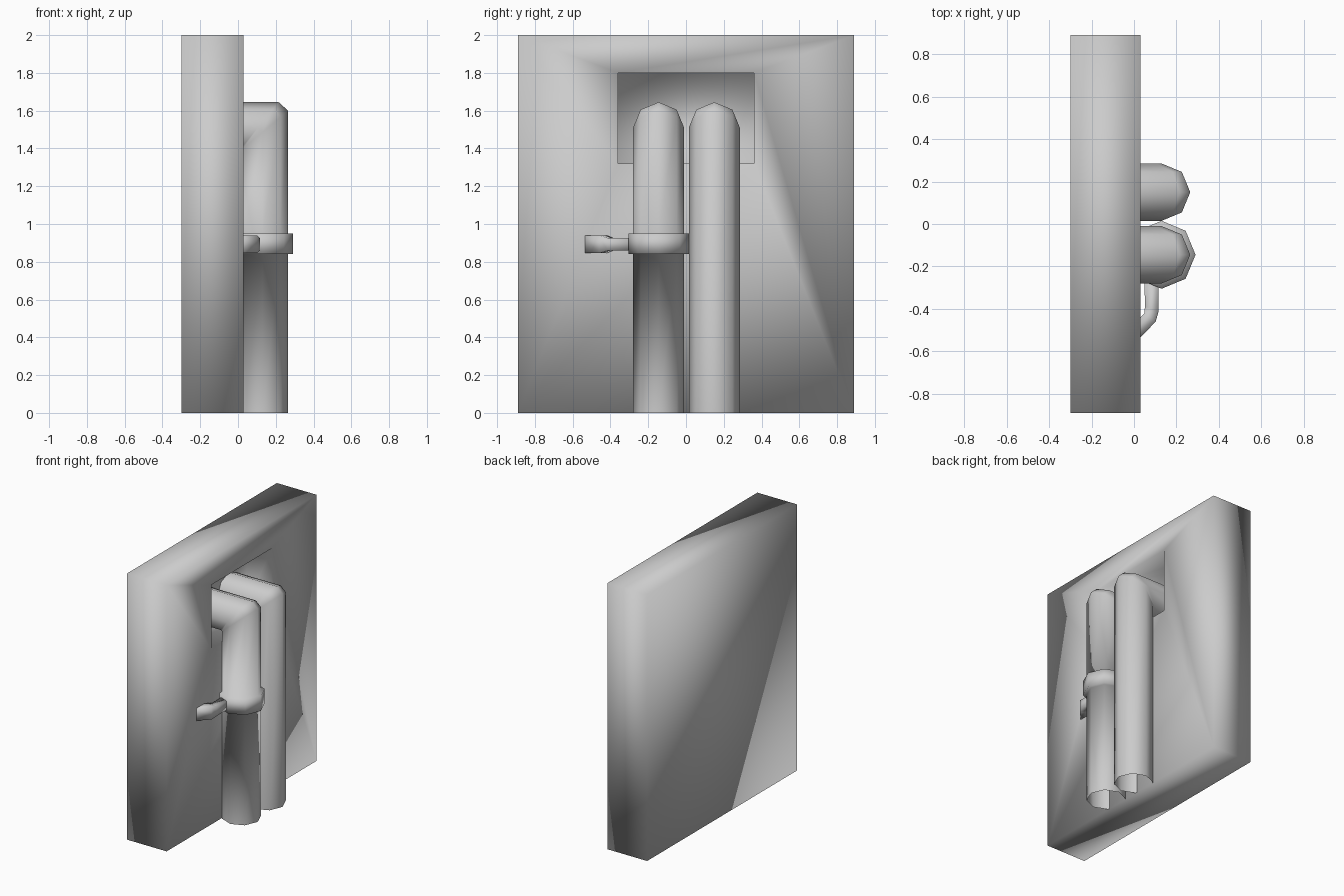
import bpy, bmesh, math
from mathutils import Vector

if "Cube" in bpy.data.objects:
    bpy.data.objects.remove(bpy.data.objects["Cube"])

SIDES = 8
CX, R = 0.13, 0.135          # pipe axis distance and pipe radius
BACK = -0.18                 # depth of the recess


def finish(bm, name):
    bmesh.ops.recalc_face_normals(bm, faces=bm.faces)
    for f in bm.faces:
        f.smooth = True
    me = bpy.data.meshes.new(name)
    bm.to_mesh(me)
    bm.free()
    ob = bpy.data.objects.new(name, me)
    bpy.context.collection.objects.link(ob)
    return ob


def loft(name, rings, caps=False):
    bm = bmesh.new()
    loops = [[bm.verts.new(p) for p in r] for r in rings]
    n = len(rings[0])
    for a, b in zip(loops, loops[1:]):
        for i in range(n):
            j = (i + 1) % n
            bm.faces.new((a[i], a[j], b[j], b[i]))
    if caps:
        bm.faces.new(loops[0])
        bm.faces.new(loops[-1])
    return finish(bm, name)


# Wall slab with a rectangular recess in its +x face
bm = bmesh.new()
bmesh.ops.create_cube(bm, size=1)
for v in bm.verts:
    v.co = Vector((-0.135 + v.co.x * 0.33, v.co.y * 1.78, 1 + v.co.z * 2))
face = max(bm.faces, key=lambda f: f.calc_center_median().x)
bmesh.ops.inset_region(bm, faces=[face], thickness=0.2)
for v in face.verts:
    v.co = Vector((0.03, math.copysign(0.36, v.co.y), 1.80 if v.co.z > 1 else 1.32))
bottom = bmesh.ops.extrude_discrete_faces(bm, faces=[face])["faces"][0]
for v in bottom.verts:
    v.co.x = BACK
finish(bm, "wall_slab")


# Vertical pipes that elbow back into the recess
def circle(r):
    return [(r * math.cos(2 * math.pi * i / SIDES), r * math.sin(2 * math.pi * i / SIDES))
            for i in range(SIDES)]


def pipe(name, cy, collar=False):
    levels = [(0, R)]
    if collar:
        levels += [(0.84, R), (0.84, 0.16), (0.95, 0.16), (0.95, R)]
    rings = [[(CX + a, cy + b, z) for a, b in circle(r)] for z, r in levels]
    # elbow rings fan out from the inner corner
    px, pz = CX - R, 1.375
    rings.append([(CX + a, cy + b, pz + (a + R) * 0.225 / 0.27) for a, b in circle(R)])
    rings.append([(px + (a + R) * 0.22 / 0.27, cy + b, pz + a + R) for a, b in circle(R)])
    rings.append([(BACK, cy + b, pz + a + R) for a, b in circle(R)])
    loft(name, rings)


pipe("plain_pipe", 0.15)
pipe("collared_pipe", -0.145, collar=True)

# Side bracket from the collar, bending back into the wall
path = [  # centre x, y, half width along x and y, half height
    (0.083, -0.25, 0.033, 0.0, 0.033),
    (0.083, -0.40, 0.032, -0.015, 0.033),
    (0.076, -0.44, 0.026, -0.020, 0.047),
    (-0.01, -0.53, 0.024, -0.022, 0.047),
]
rings = []
for x, y, wx, wy, h in path:
    rings.append([(x + s * wx, y + s * wy, 0.893 + t * h)
                  for s, t in ((-1, -1), (1, -1), (1, 1), (-1, 1))])
loft("wall_bracket", rings, caps=True)
